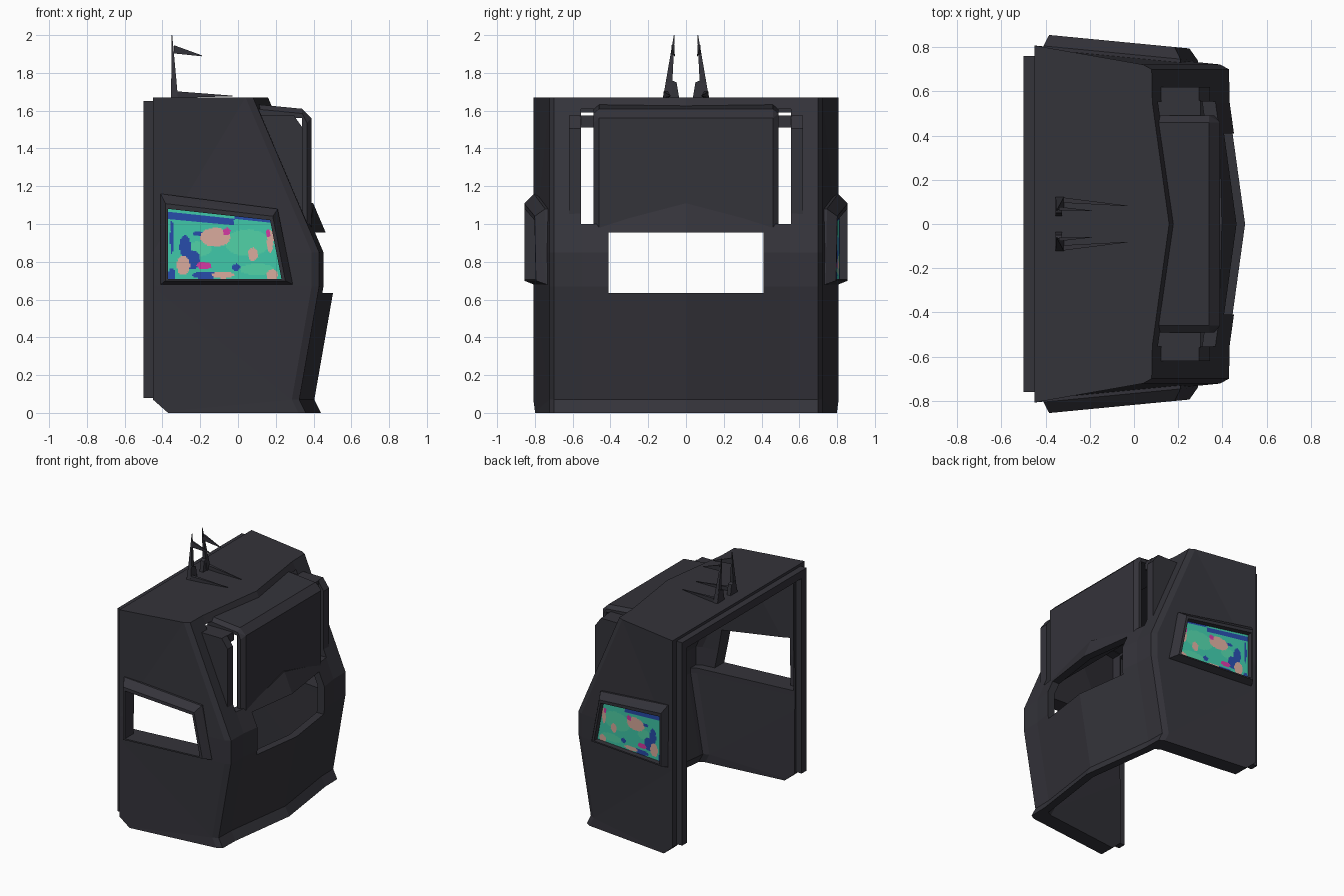
import bpy
import bmesh
from mathutils import Vector

default_cube = bpy.data.objects.get("Cube")
if default_cube:
    bpy.data.objects.remove(default_cube, do_unlink=True)


def make_material(name, red, green, blue):
    material = bpy.data.materials.new(name)
    material.use_nodes = True
    colour = (red, green, blue, 1)
    material.diffuse_color = colour
    material.node_tree.nodes["Principled BSDF"].inputs["Base Color"].default_value = colour
    return material


charcoal = make_material("charcoal", .034, .033, .042)
screen_materials = [
    make_material("screen teal", .05, .57, .39),
    make_material("screen blue", .02, .07, .4),
    make_material("screen pink", .68, .4, .33),
    make_material("screen magenta", .65, .04, .36),
    make_material("screen green", .08, .63, .38),
]


def make_object(name, bm, materials=(charcoal,), fix_normals=True):
    if fix_normals:
        bmesh.ops.recalc_face_normals(bm, faces=bm.faces)
    mesh = bpy.data.meshes.new(name)
    bm.to_mesh(mesh)
    bm.free()
    for material in materials:
        mesh.materials.append(material)
    obj = bpy.data.objects.new(name, mesh)
    bpy.context.collection.objects.link(obj)
    return obj


def loft(name, loops, caps=True):
    """Join equal closed loops of points with faces."""
    bm = bmesh.new()
    rings = [[bm.verts.new(point) for point in loop] for loop in loops]
    for low, high in zip(rings, rings[1:]):
        for i in range(len(low)):
            j = (i + 1) % len(low)
            bm.faces.new((low[i], low[j], high[j], high[i]))
    if caps:
        bm.faces.new(rings[0])
        bm.faces.new(rings[-1])
    bmesh.ops.triangulate(bm, faces=[f for f in bm.faces if len(f.verts) == 4])
    return make_object(name, bm)


def prism(name, profile, start, end):
    """Extrude an x-z profile along y."""
    return loft(name, [[(x, y, z) for x, z in profile] for y in (start, end)])


def box(name, x, y, z):
    return prism(name, [(x[0], z[0]), (x[1], z[0]), (x[1], z[1]), (x[0], z[1])], *y)


def cut(target, cutter):
    modifier = target.modifiers.new("cut", "BOOLEAN")
    modifier.operation = "DIFFERENCE"
    modifier.solver = "EXACT"
    modifier.object = cutter
    bpy.context.view_layer.objects.active = target
    bpy.ops.object.modifier_apply(modifier=modifier.name)
    bpy.data.objects.remove(cutter, do_unlink=True)


# Cab shell: level height and the x of its side edge
levels = [(0, .32), (.07, .285), (.67, .39), (.85, .39), (1.67, .04)]


def cab_ring(z, edge, back, back_y, front_inset, side_inset):
    x = edge - front_inset
    half = [(back, back_y), (x, .722 - side_inset),
            (x + .04, .7 - side_inset), (x + .043, .55)]
    mirrored = [(px, -py) for px, py in reversed(half)]
    return [(px, py, z) for px, py in half + [(x + .119, 0)] + mirrored]


shell = loft("cab_shell", [cab_ring(z, edge, -.45, .808, 0, 0) for z, edge in levels])
inner_levels = [(-.1, .37)] + levels[:-1] + [(1.61, .065)]
cut(shell, loft("interior", [cab_ring(z, edge, -.6, .705, .06, .115)
                             for z, edge in inner_levels]))
# Thinner walls above the window sills
upper_levels = [(.71, .39), (.85, .39), (1.605, .067)]
cut(shell, loft("upper_interior", [cab_ring(z, edge, -.44, .755, .062, .052)
                                   for z, edge in upper_levels]))

# Openings in the shell
side_opening = [(-.37, 1.08), (.17, 1.02), (.23, .71), (-.37, .71)]
cut(shell, prism("side_window_cutter", side_opening, -1, 1))
cut(shell, box("nose_window_cutter", (.2, .7), (-.41, .41), (.635, .955)))
cut(shell, prism("heel_cutter", [(-.5, .114), (-.5, -.05), (-.313, -.05)], -1, 1))
# The upper opening keeps a peaked lintel along its lower edge
upper_opening = [(-.555, 1), (-.42, 1), (0, 1.11), (.42, 1),
                 (.555, 1), (.555, 1.61), (-.555, 1.61)]
cut(shell, loft("upper_cutter", [[(x, y, z) for y, z in upper_opening] for x in (0, .6)]))

# Rear collar, an upside-down U
outline = [(-.76, .08), (-.76, 1.65), (.76, 1.65), (.76, .08),
           (.7, .08), (.7, 1.59), (-.7, 1.59), (-.7, .08)]
loft("rear_collar", [[(x, y, z) for y, z in outline] for x in (-.5, -.44)])


# Hood plate with its roof and bevelled ends, in front of the upper opening
def hood_loop(y, inset):
    profile = [(.08, 1.635 - inset), (.34, 1.61 - inset), (.39 - inset, 1.56 - inset),
               (.39 - inset, .97), (.34, .97), (.34, 1.56), (.08, 1.56)]
    return [(x, y, z) for x, z in profile]


loft("hood_plate", [hood_loop(y, inset) for y, inset in
                    ((-.49, .025), (-.46, 0), (.46, 0), (.49, .025))])
cheek = [(.09, 1.575), (.295, 1.575), (.345, 1.505), (.345, 1.04), (.28, 1.04)]
for side, label in ((-1, "right"), (1, "left")):
    prism(label + "_hood_cheek", cheek, side * .555, side * .62)
    box(label + "_hood_bar", (.08, .3), (side * .48, side * .56), (1.51, 1.575))


# Raised side window frames
def on_wall(x, z, offset, side):
    wall = .805 - .08 * (x + .45) / .83
    return Vector((x, side * (wall + offset), z))


frame_outer = [(-.41, 1.16), (.21, 1.08), (.29, .68), (-.41, .68)]


def frame_loop(blend, offset, side):
    loop = []
    for (ax, az), (bx, bz) in zip(frame_outer, side_opening):
        loop.append(on_wall(ax + (bx - ax) * blend, az + (bz - az) * blend, offset, side))
    return loop


for side, label in ((-1, "right"), (1, "left")):
    steps = [(0, -.02), (0, .005), (.65, .057), (1, .057), (1, -.045), (0, -.02)]
    loft(label + "_window_frame", [frame_loop(*step, side) for step in steps], caps=False)

# Painted screen: x, z, half width, half height, colour; later spots win
spots = [
    (.05, .9, .12, .07, 4), (-.2, .87, .06, .04, 4), (.1, .76, .09, .03, 4),
    (-.28, .88, .03, .06, 1), (-.24, .81, .04, .05, 1), (-.17, .73, .07, .02, 1),
    (-.35, .93, .01, .09, 1), (-.01, .77, .02, .02, 1), (-.21, .95, .03, .012, 1),
    (-.35, .73, .02, .035, 1),
    (-.12, .93, .08, .05, 2), (.08, .84, .027, .035, 2), (-.29, .78, .035, .05, 2),
    (-.08, .73, .06, .017, 2), (.18, .73, .03, .03, 2), (.17, .91, .018, .06, 2),
    (-.18, .78, .04, .02, 3), (-.06, .96, .02, .02, 3), (.16, .95, .012, .02, 3),
]


def screen_colour(x, z, height):
    band = .86 < height < .96 if x < -.02 else height > .95
    colour = 1 if band else 0
    for sx, sz, width, tall, index in spots:
        if ((x - sx) / width) ** 2 + ((z - sz) / tall) ** 2 < 1:
            colour = index
    return colour


bm = bmesh.new()
columns, rows = 80, 48
corners = [on_wall(x, z, .016, 1) for x, z in side_opening]
grid = []
for row in range(rows + 1):
    v = row / rows
    start, end = corners[3].lerp(corners[0], v), corners[2].lerp(corners[1], v)
    grid.append([bm.verts.new(start.lerp(end, c / columns)) for c in range(columns + 1)])
for row in range(rows):
    for c in range(columns):
        face = bm.faces.new((grid[row][c], grid[row + 1][c],
                             grid[row + 1][c + 1], grid[row][c + 1]))
        centre = face.calc_center_median()
        face.material_index = screen_colour(centre.x, centre.z, (row + .5) / rows)
make_object("left_window_screen", bm, screen_materials, fix_normals=False)


# Roof aerials: a leaning blade, a foot and two swept barbs each
def taper(name, base, tip, across, up):
    base, tip, across, up = map(Vector, (base, tip, across, up))
    loops = []
    for centre, scale in ((base, 1), (tip, .1)):
        loops.append([centre + (across * a + up * b) * scale
                      for a, b in ((-1, -1), (1, -1), (1, 1), (-1, 1))])
    loft(name, loops)


for side, label in ((-1, "right"), (1, "left")):
    taper(label + "_aerial_blade", (-.335, side * .1, 1.66), (-.35, side * .062, 2),
          (.018, 0, 0), (0, .023, 0))
    taper(label + "_aerial_barb", (-.34, side * .07, 1.925), (-.19, side * .06, 1.89),
          (0, .008, 0), (0, 0, .022))
    taper(label + "_aerial_spur", (-.32, side * .108, 1.685), (-.03, side * .082, 1.678),
          (0, .012, 0), (0, 0, .017))
    foot = [(side * y, z) for y, z in ((.035, 1.66), (.05, 1.75), (.1, 1.77), (.125, 1.66))]
    loft(label + "_aerial_foot", [[(x, y, z) for y, z in foot] for x in (-.355, -.325)])
